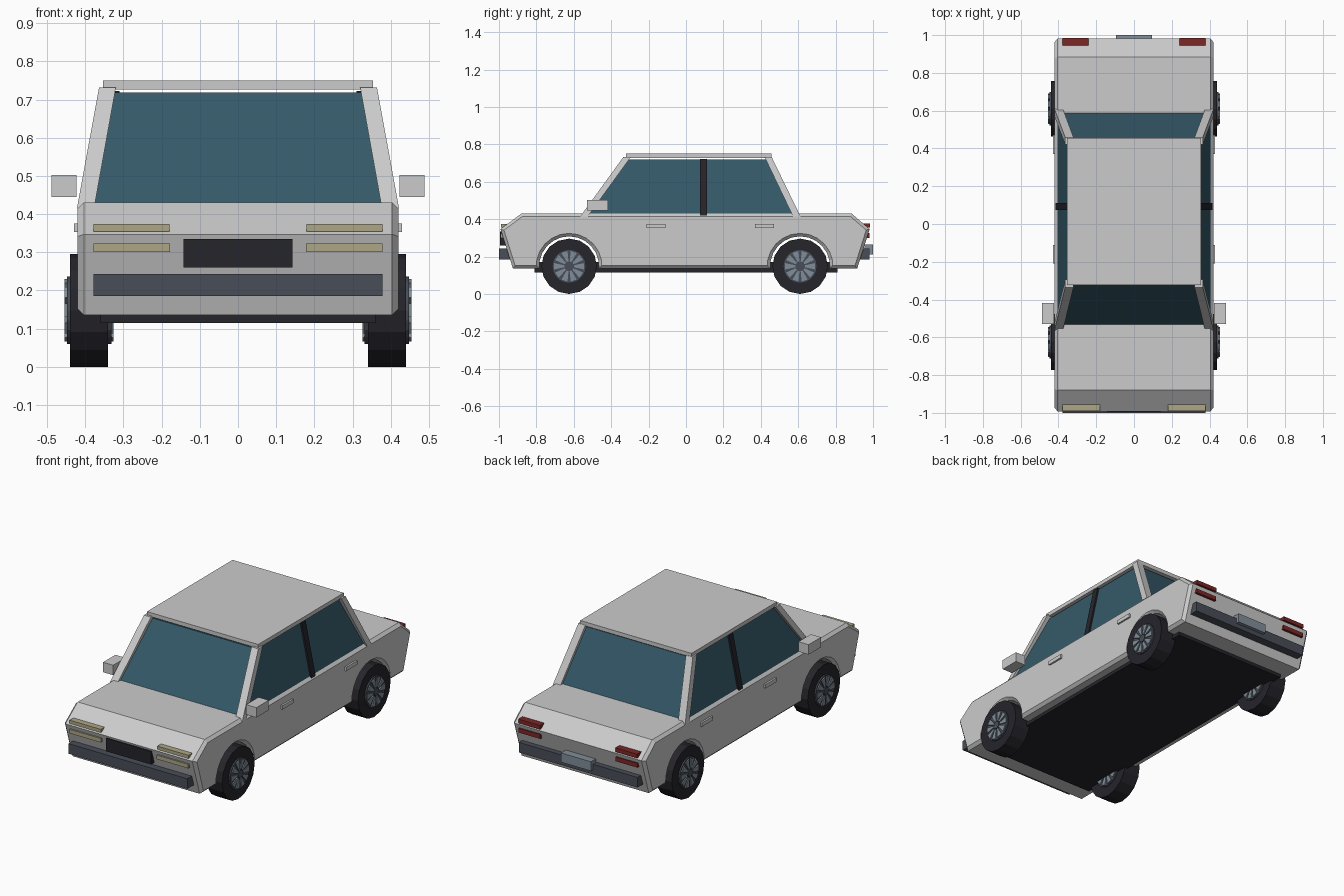
import bpy, bmesh, math
from mathutils import Matrix

if "Cube" in bpy.data.objects:
    bpy.data.objects.remove(bpy.data.objects["Cube"])


def material(name, r, g, b):
    m = bpy.data.materials.new(name)
    m.diffuse_color = (r, g, b, 1)
    m.use_nodes = True
    m.node_tree.nodes["Principled BSDF"].inputs["Base Color"].default_value = m.diffuse_color
    return m


GLASS = material("glass_blue", 0.035, 0.10, 0.14)
BLACK = material("rubber_black", 0.018, 0.018, 0.024)
DARK = material("bumper_dark", 0.065, 0.075, 0.095)
STEEL = material("rim_steel", 0.22, 0.27, 0.32)
YELLOW = material("lamp_yellow", 0.42, 0.38, 0.24)
RED = material("lamp_red", 0.20, 0.02, 0.02)


def finish(name, bm, mat=None):
    bmesh.ops.recalc_face_normals(bm, faces=bm.faces[:])
    me = bpy.data.meshes.new(name)
    bm.to_mesh(me)
    bm.free()
    ob = bpy.data.objects.new(name, me)
    bpy.context.collection.objects.link(ob)
    if mat:
        me.materials.append(mat)
    return ob


def frustum(name, low, high, mat=None):
    """Solid between two level rectangles, each (x0, x1, y0, y1, z)."""
    bm = bmesh.new()
    rings = []
    for x0, x1, y0, y1, z in (low, high):
        rings.append([bm.verts.new((x, y, z)) for x, y in
                      ((x0, y0), (x1, y0), (x1, y1), (x0, y1))])
    bm.faces.new(rings[0])
    bm.faces.new(rings[1])
    for i in range(4):
        j = (i + 1) % 4
        bm.faces.new((rings[0][i], rings[0][j], rings[1][j], rings[1][i]))
    return finish(name, bm, mat)


def box(name, x0, x1, y0, y1, z0, z1, mat=None):
    return frustum(name, (x0, x1, y0, y1, z0), (x0, x1, y0, y1, z1), mat)


def flip(r):
    return (-r[1], -r[0]) + tuple(r[2:])


def pair(name, low, high, mat=None):
    frustum(name + "_right", low, high, mat)
    frustum(name + "_left", flip(low), flip(high), mat)


def pair_box(name, x0, x1, y0, y1, z0, z1, mat=None):
    pair(name, (x0, x1, y0, y1, z0), (x0, x1, y0, y1, z1), mat)


WHEEL_Y = (-0.625, 0.61)
WHEEL_Z = 0.148

# Lower body: side profile with wheel arches, extruded across and edge-bevelled
profile = [(0.915, 0.135), (0.982, 0.347), (0.885, 0.43),
           (-0.88, 0.43), (-0.992, 0.347), (-0.925, 0.135)]
for cy in WHEEL_Y:
    for i in range(13):
        a = math.pi + 0.08 - i / 12 * (math.pi + 0.16)
        profile.append((cy + 0.16 * math.cos(a), WHEEL_Z + 0.16 * math.sin(a)))
bm = bmesh.new()
sides = [bm.faces.new([bm.verts.new((x, y, z)) for y, z in profile]) for x in (-0.42, 0.42)]
a, b = (list(f.verts) for f in sides)
for i in range(len(a)):
    j = (i + 1) % len(a)
    bm.faces.new((a[i], a[j], b[j], b[i]))
bmesh.ops.recalc_face_normals(bm, faces=bm.faces[:])
rim_edges = list({e for f in sides for e in f.edges})
bmesh.ops.bevel(bm, geom=rim_edges, offset=0.016, segments=1, affect='EDGES', profile=0.5)
finish("lower_body", bm)

# Floor pan
box("floor_pan", -0.36, 0.36, -0.81, 0.81, 0.115, 0.17, BLACK)

# Cabin: glass, roof and pillars
frustum("cabin_glass", (-0.407, 0.407, -0.54, 0.592, 0.42),
        (-0.343, 0.343, -0.315, 0.443, 0.718), GLASS)
box("roof", -0.354, 0.354, -0.322, 0.456, 0.727, 0.75)
pair("front_pillar", (0.377, 0.422, -0.565, -0.525, 0.415), (0.32, 0.364, -0.335, -0.295, 0.732))
pair("rear_pillar", (0.377, 0.422, 0.572, 0.612, 0.415), (0.32, 0.364, 0.42, 0.458, 0.732))
pair("centre_pillar", (0.37, 0.416, 0.075, 0.112, 0.42), (0.31, 0.352, 0.075, 0.112, 0.722), BLACK)

# Door mirrors and handles
pair_box("door_mirror", 0.423, 0.488, -0.53, -0.418, 0.445, 0.502)
pair_box("front_door_handle", 0.41, 0.43, -0.21, -0.11, 0.353, 0.375)
pair_box("rear_door_handle", 0.41, 0.43, 0.37, 0.47, 0.353, 0.375)

# Front end
pair_box("upper_headlight", 0.18, 0.378, -0.99, -0.95, 0.355, 0.374, YELLOW)
pair_box("lower_headlight", 0.178, 0.378, -0.993, -0.95, 0.30, 0.323, YELLOW)
box("grille", -0.143, 0.143, -0.995, -0.94, 0.26, 0.335, BLACK)
box("front_bumper", -0.378, 0.378, -1.0, -0.93, 0.185, 0.243, DARK)

# Rear end
pair_box("upper_tail_light", 0.24, 0.378, 0.94, 0.984, 0.355, 0.378, RED)
pair_box("lower_tail_light", 0.24, 0.378, 0.94, 0.982, 0.30, 0.325, RED)
box("rear_bumper", -0.378, 0.378, 0.92, 0.98, 0.185, 0.243, DARK)
box("number_plate", -0.095, 0.095, 0.955, 1.0, 0.212, 0.265, STEEL)


def disc(bm, radius, width, sides):
    bmesh.ops.create_cone(bm, cap_ends=True, segments=sides, radius1=radius, radius2=radius,
                          depth=width, matrix=Matrix.Rotation(math.pi / 2, 4, 'Y'))


def wheel(name, x, y):
    # Tyre, dark rim disc, hub cap and ten spokes showing on both faces
    parts = []
    for part, r, w, n, mat in (("tyre", WHEEL_Z, 0.10, 16, BLACK),
                               ("rim", 0.088, 0.116, 20, DARK),
                               ("hub", 0.022, 0.13, 10, DARK)):
        bm = bmesh.new()
        disc(bm, r, w, n)
        parts.append(finish(f"{name}_{part}", bm, mat))
    bm = bmesh.new()
    for i in range(10):
        a = 2 * math.pi * i / 10
        rows = []
        for sx in (-0.064, 0.064):
            rows.append([bm.verts.new((sx, r * math.cos(a + d), r * math.sin(a + d)))
                         for r, d in ((0.026, -0.2), (0.082, -0.21), (0.082, 0.21), (0.026, 0.2))])
        bm.faces.new(rows[0])
        bm.faces.new(rows[1])
        for k in range(4):
            m = (k + 1) % 4
            bm.faces.new((rows[0][k], rows[0][m], rows[1][m], rows[1][k]))
    parts.append(finish(f"{name}_spokes", bm, STEEL))
    for p in parts:
        p.location = (x, y, WHEEL_Z)


# Wheels
for end, y in zip(("front", "rear"), WHEEL_Y):
    for side, x in (("right", 0.39), ("left", -0.39)):
        wheel(f"{end}_{side}_wheel", x, y)
